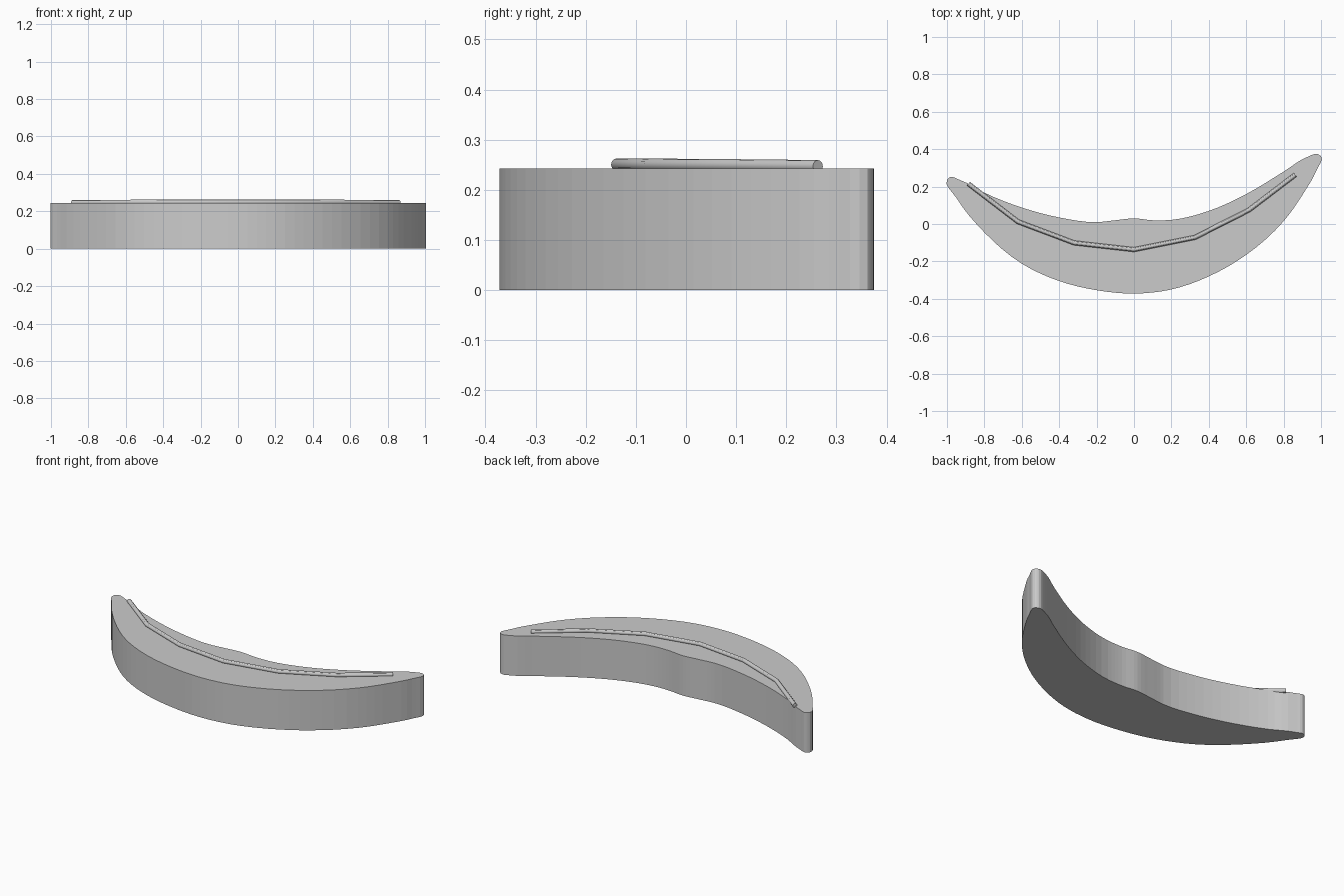
import bpy, bmesh
from mathutils import Vector

if "Cube" in bpy.data.objects:
    bpy.data.objects.remove(bpy.data.objects["Cube"])

HEIGHT = 0.243

grey = bpy.data.materials.new("plain grey")
grey.diffuse_color = (0.6, 0.6, 0.6, 1)
grey.use_nodes = True
grey.node_tree.nodes["Principled BSDF"].inputs["Base Color"].default_value = grey.diffuse_color


def smooth_loop(pts, steps=4):
    """Closed Catmull-Rom loop (chord-weighted tangents) through the points."""
    p = [Vector(q) for q in pts]
    n = len(p)

    def tangent(i):
        a, b, c = p[i - 1], p[i], p[(i + 1) % n]
        d0, d1 = (b - a).length, (c - b).length
        return ((b - a) / d0 * d1 + (c - b) / d1 * d0) / (d0 + d1)

    out = []
    for i in range(n):
        a, b = p[i], p[(i + 1) % n]
        d = (b - a).length
        m0, m1 = tangent(i) * d, tangent((i + 1) % n) * d
        for s in range(steps):
            t = s / steps
            out.append(a * (2*t**3 - 3*t**2 + 1) + m0 * (t**3 - 2*t**2 + t)
                       + b * (3*t**2 - 2*t**3) + m1 * (t**3 - t**2))
    return out


# Crescent body: outer (front) edge left to right, then inner (back) edge
outer = [(-1, 0.235), (-0.95, 0.14), (-0.8, -0.045), (-0.6, -0.212),
         (-0.4, -0.305), (-0.2, -0.354), (0, -0.372), (0.2, -0.35),
         (0.4, -0.28), (0.6, -0.165), (0.8, 0.015), (0.91, 0.17),
         (0.975, 0.285), (1, 0.362)]
inner = [(0.98, 0.374), (0.93, 0.36), (0.8, 0.28), (0.6, 0.16), (0.4, 0.07),
         (0.2, 0.022), (0.1, 0.02), (0, 0.03), (-0.1, 0.02), (-0.2, 0.01),
         (-0.4, 0.035), (-0.6, 0.088), (-0.8, 0.167), (-0.93, 0.235),
         (-0.985, 0.25)]
bm = bmesh.new()
base = bm.faces.new([bm.verts.new((v.x, v.y, 0)) for v in smooth_loop(outer + inner)])
ext = bmesh.ops.extrude_face_region(bm, geom=[base], use_keep_orig=True)
top = [g for g in ext["geom"] if isinstance(g, bmesh.types.BMVert)]
bmesh.ops.translate(bm, verts=top, vec=(0, 0, HEIGHT))
bmesh.ops.recalc_face_normals(bm, faces=bm.faces)
mesh = bpy.data.meshes.new("crescent_body")
bm.to_mesh(mesh)
bm.free()
body = bpy.data.objects.new("crescent_body", mesh)
bpy.context.collection.objects.link(body)
mesh.materials.append(grey)

# Thin raised rod laid along the top
path = [(-0.885, 0.215, 0.247), (-0.62, 0.012, 0.249), (-0.32, -0.101, 0.25),
        (0, -0.137, 0.2505), (0.325, -0.072, 0.25), (0.615, 0.075, 0.249),
        (0.862, 0.263, 0.247)]
curve = bpy.data.curves.new("ridge_rod", "CURVE")
curve.dimensions = "3D"
curve.bevel_depth = 0.0125
curve.bevel_resolution = 4
curve.use_fill_caps = True
line = curve.splines.new("POLY")
line.points.add(len(path) - 1)
for point, co in zip(line.points, path):
    point.co = (*co, 1)
rod = bpy.data.objects.new("ridge_rod", curve)
bpy.context.collection.objects.link(rod)
curve.materials.append(grey)
bpy.context.view_layer.objects.active = rod
rod.select_set(True)
bpy.ops.object.convert(target="MESH")
bpy.ops.object.shade_smooth_by_angle()
